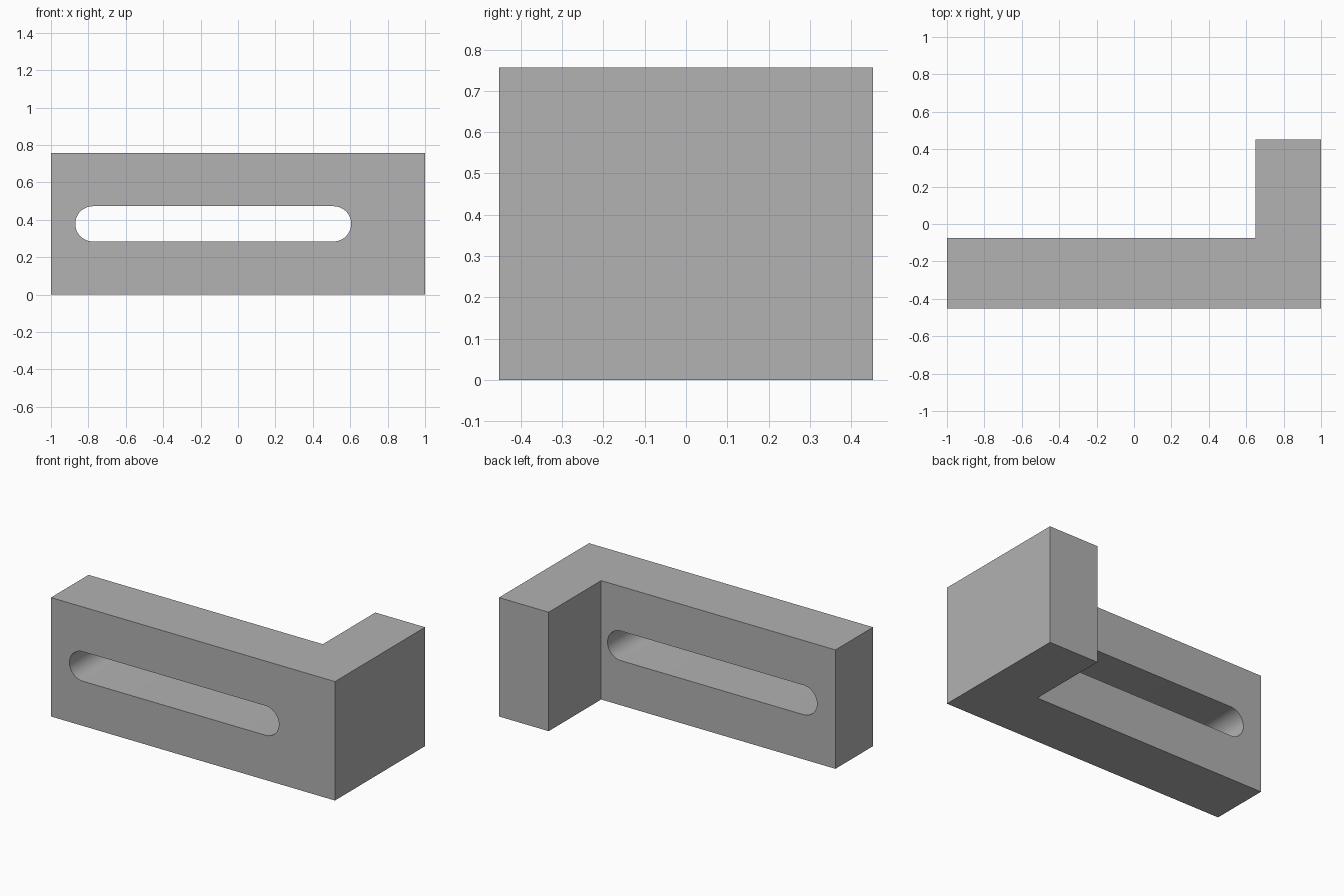
import bpy, bmesh
from math import pi, cos, sin
from mathutils import Vector

cube = bpy.data.objects.get("Cube")
if cube:
    bpy.data.objects.remove(cube, do_unlink=True)

HALF_X, HALF_Y, HEIGHT = 1.0, 0.453, 0.757
PLATE_BACK, LEG_X = -0.075, 0.65
SLOT_LEFT, SLOT_RIGHT, SLOT_R = -0.87, 0.605, 0.094

grey = bpy.data.materials.new("plain grey")
grey.use_nodes = True
colour = (0.445, 0.445, 0.445, 1)
grey.diffuse_color = colour
grey.node_tree.nodes["Principled BSDF"].inputs["Base Color"].default_value = colour


def extrude_profile(name, points, direction):
    """Make a closed solid by extruding a flat outline."""
    bm = bmesh.new()
    face = bm.faces.new([bm.verts.new(p) for p in points])
    result = bmesh.ops.extrude_face_region(bm, geom=[face], use_keep_orig=True)
    moved = [g for g in result["geom"] if isinstance(g, bmesh.types.BMVert)]
    bmesh.ops.translate(bm, verts=moved, vec=Vector(direction))
    bmesh.ops.recalc_face_normals(bm, faces=bm.faces)
    mesh = bpy.data.meshes.new(name)
    bm.to_mesh(mesh)
    bm.free()
    mesh.materials.append(grey)
    obj = bpy.data.objects.new(name, mesh)
    bpy.context.collection.objects.link(obj)
    return obj


# L-shaped body: slotted plate with a leg turned back at its left end
outline = [(-HALF_X, -HALF_Y), (HALF_X, -HALF_Y), (HALF_X, HALF_Y),
           (LEG_X, HALF_Y), (LEG_X, PLATE_BACK), (-HALF_X, PLATE_BACK)]
bracket = extrude_profile("angle_bracket", [(x, y, 0) for x, y in outline], (0, 0, HEIGHT))

# Round-ended slot through the plate
STEPS = 24
slot = []
for centre, start in ((SLOT_RIGHT - SLOT_R, -pi / 2), (SLOT_LEFT + SLOT_R, pi / 2)):
    for i in range(STEPS + 1):
        a = start + pi * i / STEPS
        slot.append((centre + SLOT_R * cos(a), -HALF_Y - 0.1, HEIGHT / 2 + SLOT_R * sin(a)))
cutter = extrude_profile("slot_cutter", slot, (0, PLATE_BACK + HALF_Y + 0.2, 0))
cutter.hide_render = True

cut = bracket.modifiers.new("slot", "BOOLEAN")
cut.operation = "DIFFERENCE"
cut.solver = "EXACT"
cut.object = cutter
bpy.ops.object.select_all(action="DESELECT")
bracket.select_set(True)
bpy.context.view_layer.objects.active = bracket
bpy.ops.object.modifier_apply(modifier=cut.name)
bpy.data.objects.remove(cutter, do_unlink=True)

# Smooth slot ends, crisp edges elsewhere
bpy.ops.object.shade_smooth_by_angle(angle=pi / 6)
